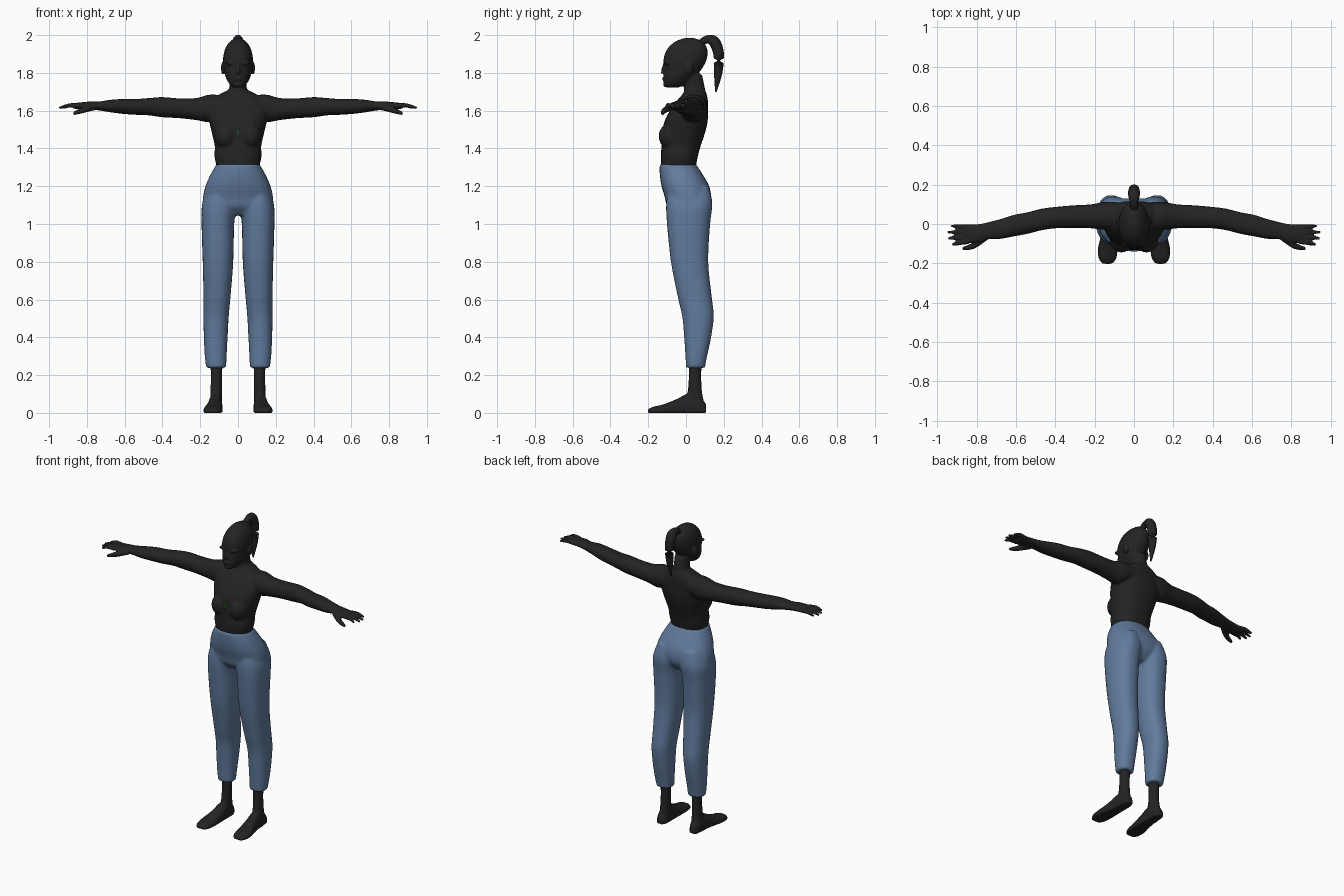
import bpy
import bmesh
import math
from mathutils import Vector, Matrix

if "Cube" in bpy.data.objects:
    bpy.data.objects.remove(bpy.data.objects["Cube"], do_unlink=True)

SEGMENTS = 24
SIDES = (-1, 1)


def make_material(name, red, green, blue):
    mat = bpy.data.materials.new(name)
    mat.use_nodes = True
    mat.diffuse_color = (red, green, blue, 1)
    shader = next(n for n in mat.node_tree.nodes if n.type == 'BSDF_PRINCIPLED')
    shader.inputs["Base Color"].default_value = (red, green, blue, 1)
    shader.inputs["Roughness"].default_value = 0.8
    return mat


charcoal = make_material("charcoal", 0.017, 0.017, 0.017)
denim_blue = make_material("denim blue", 0.12, 0.2, 0.34)
leaf_green = make_material("leaf green", 0.05, 0.3, 0.04)


def smooth_path(rows, steps=4):
    """Catmull-Rom interpolation through rows of numbers."""
    result = []
    last = len(rows) - 1
    for i in range(last):
        quad = (rows[max(i - 1, 0)], rows[i], rows[i + 1], rows[min(i + 2, last)])
        for k in range(steps):
            t = k / steps
            result.append([
                b + t * ((c - a) + t * ((2 * a - 5 * b + 4 * c - d)
                                        + t * (3 * b - a - 3 * c + d))) / 2
                for a, b, c, d in zip(*quad)])
    result.append(list(rows[-1]))
    return result


def skin_rings(bm, rings):
    """Bridge consecutive rings of points and cap both ends."""
    loops = [[bm.verts.new(p) for p in ring] for ring in rings]
    for low, high in zip(loops, loops[1:]):
        for i in range(len(low)):
            j = (i + 1) % len(low)
            bm.faces.new((low[i], low[j], high[j], high[i]))
    bm.faces.new(loops[0][::-1])
    bm.faces.new(loops[-1])


def loft(bm, axis, rows, side=1, power=2.3, floor=None):
    """Rows hold a station on the axis, then min and max on the other two axes."""
    others = [k for k in range(3) if k != axis]
    rings = []
    for station, a_min, a_max, b_min, b_max in smooth_path(rows):
        ring = []
        for i in range(SEGMENTS):
            angle = math.tau * i / SEGMENTS
            u, v = (math.copysign(abs(w) ** (2 / power), w)
                    for w in (math.cos(angle), math.sin(angle)))
            p = Vector()
            p[axis] = station
            p[others[0]] = (a_min + a_max + u * (a_max - a_min)) / 2
            p[others[1]] = (b_min + b_max + v * (b_max - b_min)) / 2
            p.x *= side
            if floor is not None:
                p.z = max(p.z, floor)
            ring.append(p)
        rings.append(ring)
    skin_rings(bm, rings)


def centred(rows):
    """Turn (height, front, back, half width) into symmetric loft rows."""
    return [(z, -half, half, front, back) for z, front, back, half in rows]


def tube(bm, rows, side=1):
    """Tapered tube through rows of (x, y, z, radius)."""
    path = smooth_path(rows)
    rings = []
    for i, (x, y, z, radius) in enumerate(path):
        before, after = path[max(i - 1, 0)], path[min(i + 1, len(path) - 1)]
        turn = (Vector(after[:3]) - Vector(before[:3])).to_track_quat('Z', 'Y')
        ring = []
        for k in range(SEGMENTS // 2):
            angle = 2 * math.tau * k / SEGMENTS
            p = Vector((x, y, z)) + turn @ Vector((math.cos(angle), math.sin(angle), 0)) * radius
            p.x *= side
            ring.append(p)
        rings.append(ring)
    skin_rings(bm, rings)


def ball(bm, centre, size):
    place = Matrix.Translation(centre) @ Matrix.Diagonal((*size, 1))
    bmesh.ops.create_uvsphere(bm, u_segments=SEGMENTS, v_segments=SEGMENTS // 2,
                              radius=1, matrix=place)


def finish(bm, name, mat, voxel=None, smoothing=4):
    """Store the mesh; with a voxel size, fuse its overlapping volumes."""
    bmesh.ops.recalc_face_normals(bm, faces=bm.faces)
    mesh = bpy.data.meshes.new(name)
    bm.to_mesh(mesh)
    bm.free()
    mesh.materials.append(mat)
    mesh.shade_smooth()
    obj = bpy.data.objects.new(name, mesh)
    bpy.context.collection.objects.link(obj)
    if voxel:
        fuse = obj.modifiers.new("fuse", 'REMESH')
        fuse.mode = 'VOXEL'
        fuse.voxel_size = voxel
        fuse.use_smooth_shade = True
        relax = obj.modifiers.new("relax", 'SMOOTH')
        relax.factor = 0.5
        relax.iterations = smoothing
    return obj


# Torso, neck and head
body = bmesh.new()
loft(body, 2, centred([
    (1.29, -.13, .05, .11), (1.36, -.133, .063, .125), (1.41, -.13, .077, .123),
    (1.48, -.125, .1, .138), (1.54, -.115, .114, .152), (1.6, -.085, .117, .16),
    (1.65, -.05, .116, .145), (1.685, -.02, .11, .1), (1.71, 0, .1, .05)]))
loft(body, 2, centred([
    (1.62, -.05, .1, .08), (1.67, -.02, .107, .062),
    (1.72, -.01, .1, .047), (1.79, -.01, .085, .045)]), power=2)
loft(body, 2, centred([
    (1.722, -.1, -.04, .022), (1.74, -.116, 0, .045), (1.78, -.119, .05, .066),
    (1.83, -.116, .09, .076), (1.88, -.118, .112, .079), (1.93, -.097, .112, .067),
    (1.967, -.055, .085, .042), (1.984, -.01, .045, .014)]), power=2.1)

# Face details
tube(body, [(0, -.113, 1.85, .008), (0, -.122, 1.815, .01), (0, -.121, 1.797, .014)])
ball(body, (0, -.112, 1.768), (.024, .015, .011))
ball(body, (0, -.108, 1.738), (.022, .013, .014))

fingers = [(-.015, .93, -.01), (-.04, .948, -.042), (-.065, .946, -.073), (-.089, .925, -.104)]
for side in SIDES:
    ball(body, (side * .036, -.1, 1.853), (.03, .019, .009))
    ball(body, (side * .079, .015, 1.825), (.011, .024, .035))
    ball(body, (side * .063, -.08, 1.465), (.06, .065, .07))
    # Arms and palms
    loft(body, 0, [
        (.06, -.03, .11, 1.57, 1.68), (.15, -.03, .112, 1.54, 1.685),
        (.22, -.022, .1, 1.55, 1.667), (.31, -.02, .095, 1.56, 1.665),
        (.4, -.022, .087, 1.565, 1.672), (.47, -.032, .078, 1.575, 1.667),
        (.54, -.05, .06, 1.578, 1.662), (.61, -.063, .047, 1.583, 1.662),
        (.68, -.076, .025, 1.592, 1.657), (.74, -.078, .01, 1.602, 1.648),
        (.79, -.092, 0, 1.604, 1.648), (.87, -.1, -.003, 1.61, 1.64)],
        side, power=2.1)
    # Fingers and thumbs
    for base, reach, tip in fingers:
        middle = (base + tip) / 2
        tube(body, [(.84, base, 1.626, .013), (.89, middle, 1.628, .012),
                    (reach, tip, 1.614, .007)], side)
    tube(body, [(.76, -.07, 1.62, .018), (.82, -.112, 1.603, .016),
                (.872, -.125, 1.584, .009)], side)
finish(body, "upper_body", charcoal, voxel=.006, smoothing=3)

# Ponytail
hair = bmesh.new()
tube(hair, [(0, .07, 1.945, .02), (0, .105, 1.976, .02), (0, .148, 1.966, .03),
            (0, .173, 1.9, .028), (0, .17, 1.8, .022), (0, .158, 1.7, .004)])
finish(hair, "ponytail", charcoal)

# Trousers: hips fused with both legs
trousers = bmesh.new()
loft(trousers, 2, centred([
    (1.315, -.14, .055, .116), (1.26, -.139, .09, .147), (1.2, -.13, .123, .173),
    (1.14, -.112, .133, .186), (1.09, -.1, .12, .18), (1.045, -.06, .08, .11)]))
for side in SIDES:
    loft(trousers, 2, [
        (1.2, .03, .15, -.09, .12), (1.11, .008, .189, -.105, .14),
        (1, .02, .193, -.101, .128), (.8, .025, .187, -.08, .118),
        (.62, .039, .183, -.045, .136), (.51, .049, .183, -.02, .147),
        (.4, .055, .181, -.01, .133), (.3, .06, .176, -.003, .112),
        (.238, .063, .168, 0, .1)], side)
finish(trousers, "trousers", denim_blue, voxel=.009)

# Ankles and feet
feet = bmesh.new()
for side in SIDES:
    loft(feet, 2, [
        (.3, .08, .148, .018, .085), (.2, .084, .144, .015, .081),
        (.11, .085, .146, .008, .085), (.04, .084, .15, -.02, .1)], side, power=2)
    loft(feet, 1, [
        (.107, .1, .14, -.02, .045), (.075, .085, .152, -.03, .08),
        (.01, .083, .156, -.03, .1), (-.05, .082, .166, -.03, .073),
        (-.12, .082, .183, -.02, .045), (-.175, .09, .18, -.015, .032),
        (-.203, .112, .16, -.01, .018)], side, floor=0)
finish(feet, "feet", charcoal, voxel=.006, smoothing=3)

# Small chest strip
strip = bmesh.new()
bmesh.ops.create_cube(strip, size=1, matrix=Matrix.Translation((0, -.126, 1.475))
                      @ Matrix.Diagonal((.006, .009, .04, 1)))
finish(strip, "chest_strip", leaf_green)
